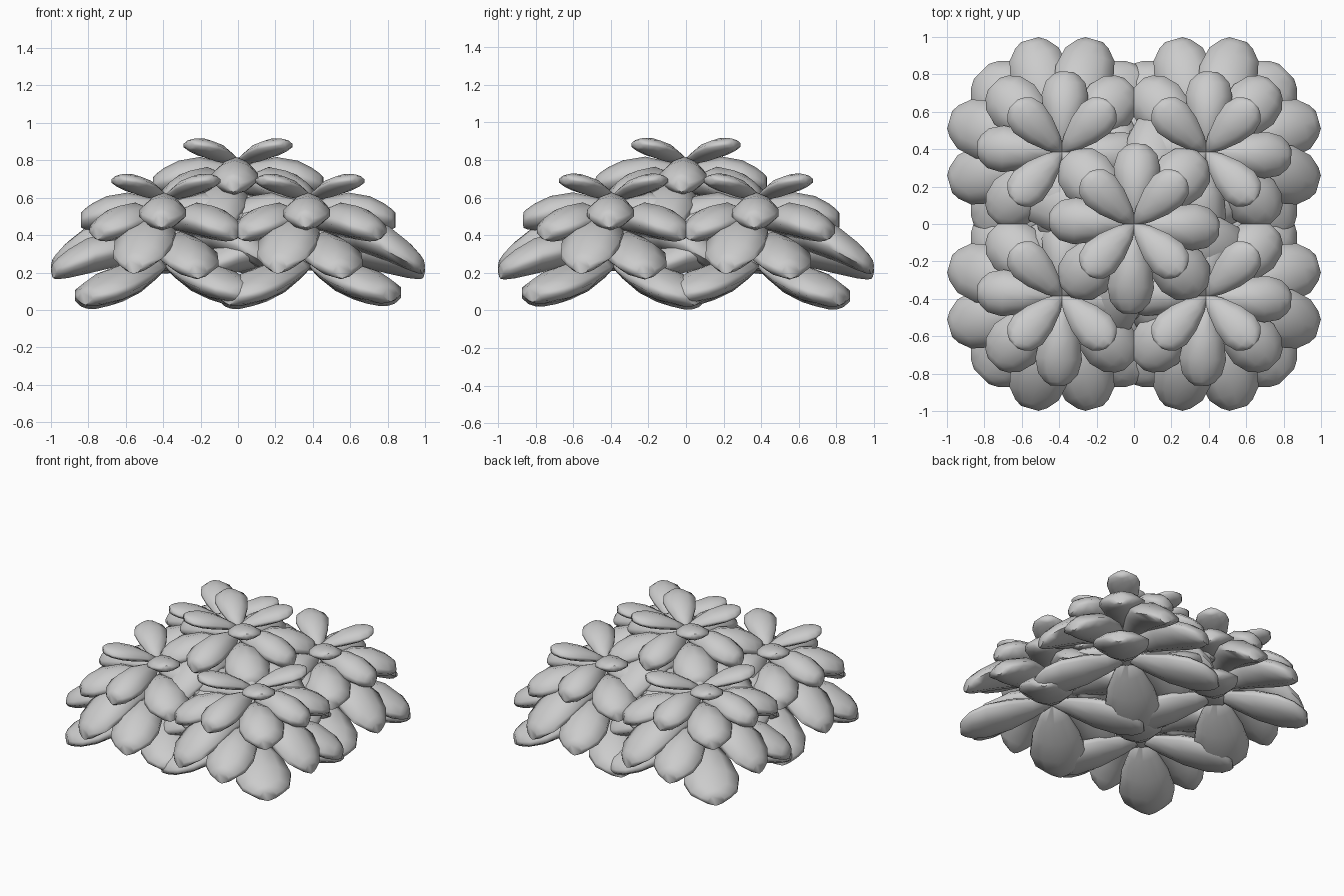
import bpy, bmesh, math

cube = bpy.data.objects.get("Cube")
if cube:
    bpy.data.objects.remove(cube, do_unlink=True)

grey = bpy.data.materials.new("petal grey")
grey.use_nodes = True
grey.diffuse_color = (0.6, 0.6, 0.6, 1)
grey.node_tree.nodes["Principled BSDF"].inputs["Base Color"].default_value = (0.6, 0.6, 0.6, 1)

# Petal stations: distance along, relative width, relative thickness
STATIONS = [(0, .12, .25), (.2, .52, .65), (.45, .84, 1), (.7, 1, 1),
            (.87, .85, .8), (.96, .55, .6), (1, .3, .45)]
# Upper half of the cross-section; the lower half is its opposite
HALF = [(1, .2), (.55, .75), (0, 1), (-.55, .75), (-1, .2)]
SECTION = HALF + [(-a, -b) for a, b in HALF]


def petal(bm, angle, reach, width, thick, base, tip, arch):
    """Loft one plump petal outward from the rosette axis."""
    c, s = math.cos(angle), math.sin(angle)
    rings = []
    for t, w, h in STATIONS:
        r = reach * t
        z = base + (tip - base) * t + arch * math.sin(math.pi * t)
        ring = []
        for a, b in SECTION:
            side = a * w * width / 2
            ring.append(bm.verts.new((r * c - side * s, r * s + side * c, z + b * h * thick / 2)))
        rings.append(ring)
    n = len(SECTION)
    for lower, upper in zip(rings, rings[1:]):
        for i in range(n):
            j = (i + 1) % n
            bm.faces.new((lower[i], lower[j], upper[j], upper[i]))
    bm.faces.new(rings[0])
    bm.faces.new(rings[-1])


def whorl(name, location, turn, reach, width, thick, base, tip, arch, lean, stretch):
    """Four petals set at right angles; lean tilts them, stretch lengthens the front one."""
    bm = bmesh.new()
    for k in range(4):
        angle = math.radians(turn + 90 * k)
        drop = lean * (math.cos(angle) - math.sin(angle))
        length = reach - stretch * math.sin(angle)
        petal(bm, angle, length, width, thick, base, tip + drop, arch)
    bmesh.ops.recalc_face_normals(bm, faces=bm.faces)
    mesh = bpy.data.meshes.new(name)
    bm.to_mesh(mesh)
    bm.free()
    mesh.materials.append(grey)
    mesh.shade_smooth()
    mesh.set_sharp_from_angle(angle=math.radians(60))
    obj = bpy.data.objects.new(name, mesh)
    obj.location = location
    bpy.context.collection.objects.link(obj)


# Whorls from top to bottom: turn, reach, width, thickness, base z, tip z, arch, lean, stretch
WHORLS = {
    "crown_petals": (45, .365, .22, .1, .595, .695, .014, 0, 0),
    "upper_petals": (-3, .455, .25, .18, .54, .48, .025, 0, .025),
    "middle_petals": (45, .515, .3, .18, .46, .415, .045, 0, 0),
    "outer_petals": (-16, .625, .32, .19, .385, .235, .09, 0, 0),
    "lower_petals": (16, .625, .32, .19, .31, .21, .06, 0, 0),
    "bottom_petals": (45, .61, .37, .18, .25, .067, .003, .012, 0),
}

# Four corner rosettes and a raised central one
ROSETTES = {"central": (0, 0, .19)}
for side, x in (("left", .385), ("right", -.385)):
    for end, y in (("front", -.385), ("back", .385)):
        ROSETTES[end + "_" + side] = (x, y, 0)

for place, location in ROSETTES.items():
    for part, shape in WHORLS.items():
        whorl(place + "_" + part, location, *shape)
